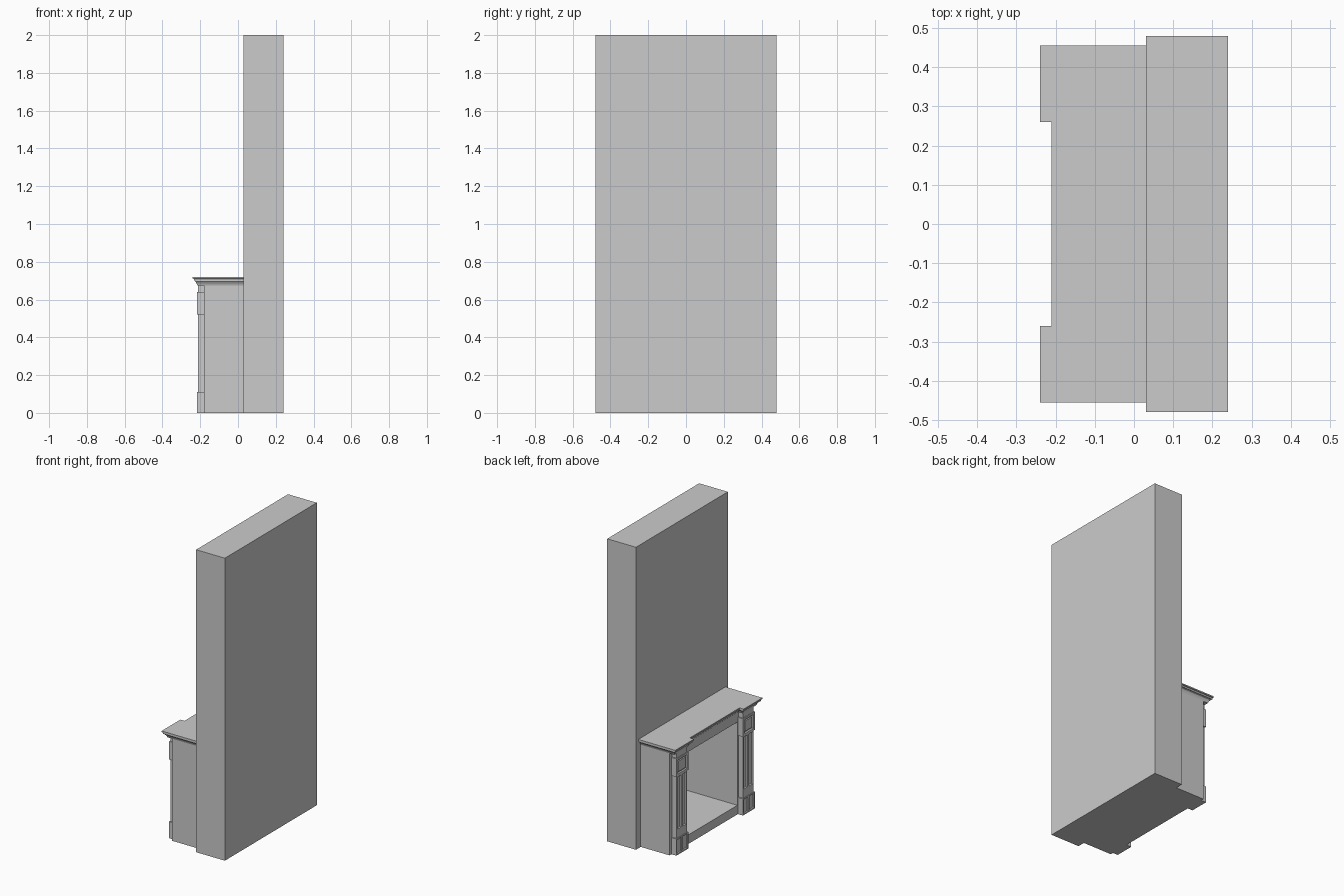
import bpy, bmesh

if "Cube" in bpy.data.objects:
    bpy.data.objects.remove(bpy.data.objects["Cube"])


def finish(name, bm):
    bmesh.ops.recalc_face_normals(bm, faces=bm.faces[:])
    me = bpy.data.meshes.new(name)
    bm.to_mesh(me)
    bm.free()
    ob = bpy.data.objects.new(name, me)
    bpy.context.collection.objects.link(ob)
    return ob


def loft(name, loops):
    """Closed solid through matching rings of points."""
    bm = bmesh.new()
    rings = [[bm.verts.new(p) for p in lp] for lp in loops]
    n = len(rings[0])
    for a, b in zip(rings, rings[1:]):
        for i in range(n):
            j = (i + 1) % n
            bm.faces.new((a[i], a[j], b[j], b[i]))
    bm.faces.new(rings[0])
    bm.faces.new(rings[-1])
    return finish(name, bm)


def box(name, x0, x1, y0, y1, z0, z1):
    return loft(name, [[(x0, y0, z), (x1, y0, z), (x1, y1, z), (x0, y1, z)] for z in (z0, z1)])


def panelled(name, x0, x1, y0, y1, z0, z1, cols, border, depth, raised=False):
    """Block whose -x face has a row of sunken panels, optionally with a raised field."""
    bm = bmesh.new()
    ys = [y0 + (y1 - y0) * i / cols for i in range(cols + 1)]
    lo = [bm.verts.new((x0, y, z0)) for y in ys]
    hi = [bm.verts.new((x0, y, z1)) for y in ys]
    front = [bm.faces.new((lo[i], hi[i], hi[i + 1], lo[i + 1])) for i in range(cols)]
    ext = bmesh.ops.extrude_face_region(bm, geom=front, use_keep_orig=True)
    for v in ext["geom"]:
        if isinstance(v, bmesh.types.BMVert):
            v.co.x = x1
    bmesh.ops.recalc_face_normals(bm, faces=bm.faces[:])
    bmesh.ops.inset_individual(bm, faces=front, thickness=border, depth=0)
    bmesh.ops.inset_individual(bm, faces=front, thickness=0.003, depth=-depth)
    if raised:
        bmesh.ops.inset_individual(bm, faces=front, thickness=0.010, depth=0)
        bmesh.ops.inset_individual(bm, faces=front, thickness=0.003, depth=depth * 0.7)
    return finish(name, bm)


def outline(o, z):
    """Break-front mantel outline offset outward by o."""
    half = [(0.03, 0.43 + o), (-0.215 - o, 0.43 + o), (-0.215 - o, 0.285 - o), (-0.185 - o, 0.285 - o)]
    pts = half + [(x, -y) for x, y in reversed(half)]
    return [(x, y, z) for x, y in pts]


# Chimney breast and fireplace surround, both cut by the firebox opening
chimney = box("chimney_breast", 0.03, 0.24, -0.48, 0.48, 0, 2)
surround = box("fireplace_surround", -0.18, 0.03, -0.43, 0.43, 0, 0.68)
cutter = box("firebox_cutter", -0.5, 0.22, -0.28, 0.28, 0.06, 0.61)
cutter.hide_render = True
for ob in (chimney, surround):
    bpy.context.view_layer.objects.active = ob
    mod = ob.modifiers.new("firebox", "BOOLEAN")
    mod.operation = "DIFFERENCE"
    mod.solver = "EXACT"
    mod.object = cutter
    bpy.ops.object.modifier_apply(modifier=mod.name)
bpy.data.objects.remove(cutter)

# Pilasters, one each side
for label, s in (("left", 1), ("right", -1)):
    y0, y1 = sorted((0.285 * s, 0.41 * s))
    b0, b1 = y0 + 0.008, y1 - 0.008
    panelled(label + "_plinth", -0.217, -0.18, y0, y1, 0, 0.11, 2, 0.012, 0.007)
    box(label + "_base_band", -0.213, -0.18, b0, b1, 0.11, 0.16)
    panelled(label + "_shaft", -0.213, -0.18, b0, b1, 0.16, 0.52, 2, 0.011, 0.009)
    panelled(label + "_cap_block", -0.217, -0.18, y0, y1, 0.52, 0.64, 1, 0.02, 0.009, True)
    box(label + "_neck", -0.213, -0.18, b0, b1, 0.64, 0.68)

# Stepped cornice and mantel shelf: (offset, z) profile
profile = [(0, 0.675), (0.003, 0.683), (0.007, 0.69), (0.012, 0.696), (0.012, 0.70),
           (0.019, 0.70), (0.019, 0.71), (0.025, 0.712), (0.025, 0.72)]
loft("mantel_shelf", [outline(o, z) for o, z in profile])
